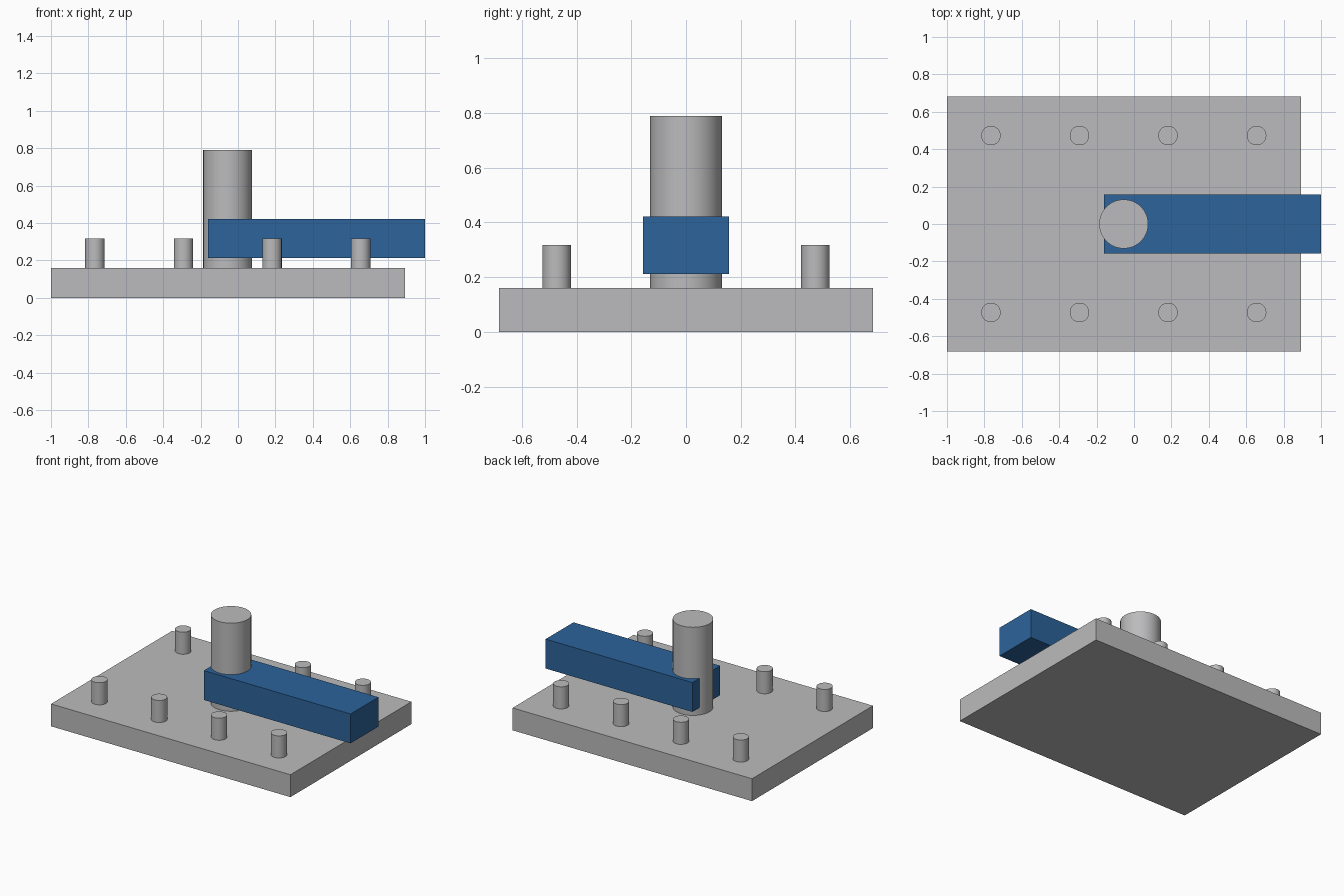
import bpy
import math

if "Cube" in bpy.data.objects:
    bpy.data.objects.remove(bpy.data.objects["Cube"])


def material(name, rgb):
    m = bpy.data.materials.new(name)
    m.diffuse_color = (*rgb, 1.0)
    m.use_nodes = True
    m.node_tree.nodes["Principled BSDF"].inputs["Base Color"].default_value = m.diffuse_color
    return m


GREY = material("light_grey", (0.50, 0.50, 0.51))
BLUE = material("steel_blue", (0.025, 0.125, 0.325))


def box(name, x, y, z, mat):
    """Axis-aligned box from (min, max) ranges."""
    bpy.ops.mesh.primitive_cube_add(size=1, location=[sum(r) / 2 for r in (x, y, z)])
    ob = bpy.context.object
    ob.name = name
    ob.scale = [r[1] - r[0] for r in (x, y, z)]
    bpy.ops.object.transform_apply(location=False, rotation=False, scale=True)
    ob.data.materials.append(mat)


def cylinder(name, x, y, radius, z, mat, sides):
    bpy.ops.mesh.primitive_cylinder_add(
        vertices=sides, radius=radius, depth=z[1] - z[0], location=(x, y, sum(z) / 2))
    ob = bpy.context.object
    ob.name = name
    ob.data.materials.append(mat)
    bpy.ops.object.shade_smooth_by_angle(angle=math.radians(30))


# Base plate
BASE_TOP = 0.16
box("base_plate", (-1.0, 0.893), (-0.683, 0.683), (0.0, BASE_TOP), GREY)

# Central post
cylinder("post", -0.055, 0.0, 0.131, (BASE_TOP, 0.79), GREY, 64)

# Arm: the rounded post breaks through its left end
box("arm", (-0.16, 1.0), (-0.157, 0.157), (0.212, 0.422), BLUE)

# Two rows of four pins
for row, y in (("front", -0.473), ("back", 0.473)):
    for i in range(4):
        cylinder(f"{row}_pin_{i + 1}", -0.765 + i * 0.4735, y, 0.052,
                 (BASE_TOP, 0.318), GREY, 40)
